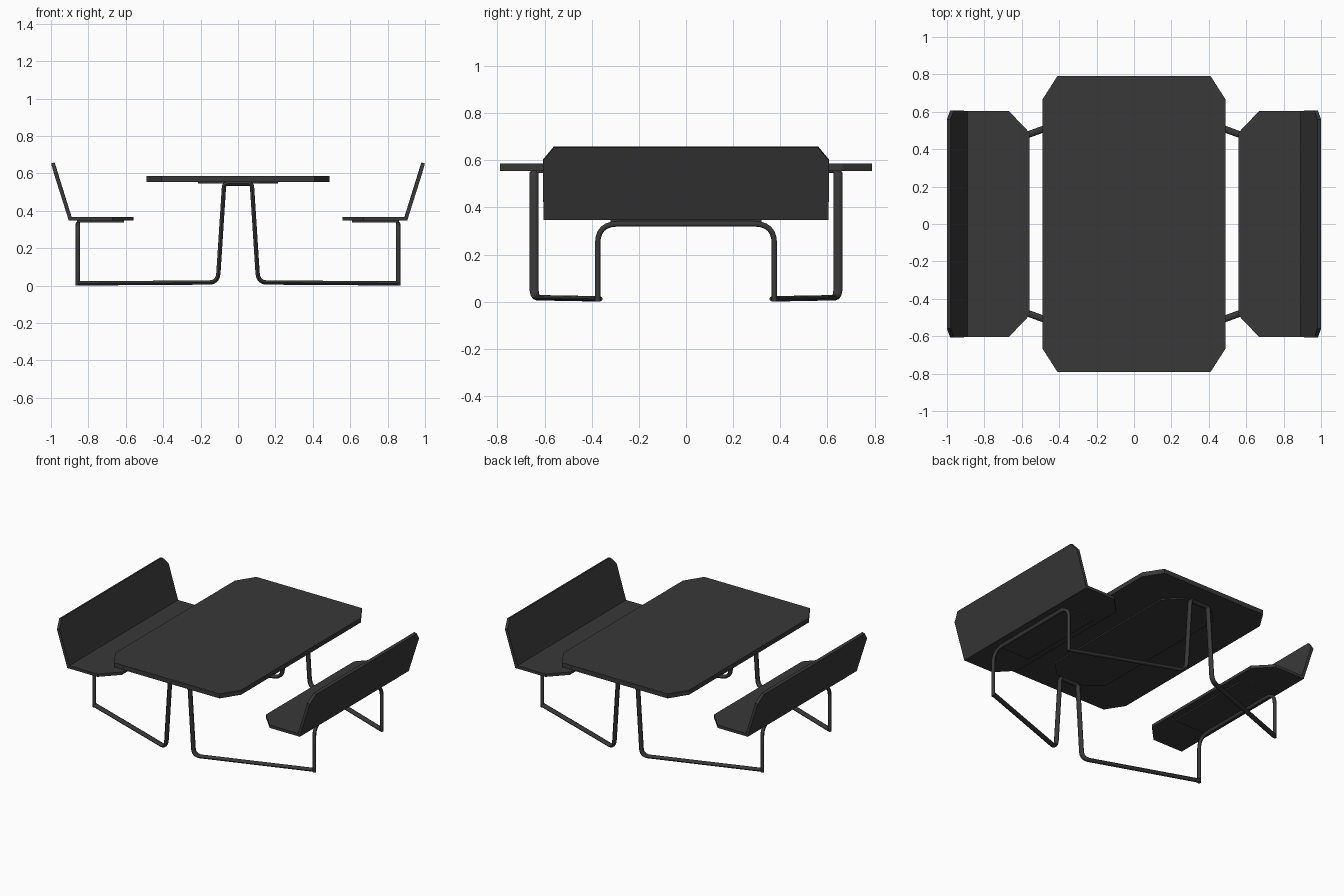
import bpy, bmesh, math
from mathutils import Vector

if "Cube" in bpy.data.objects:
    bpy.data.objects.remove(bpy.data.objects["Cube"])

mat = bpy.data.materials.new("dark_grey_metal")
mat.diffuse_color = (0.04, 0.04, 0.04, 1)
mat.use_nodes = True
mat.node_tree.nodes["Principled BSDF"].inputs["Base Color"].default_value = mat.diffuse_color


def finish(name, bm, mirror=None):
    bmesh.ops.recalc_face_normals(bm, faces=bm.faces[:])
    me = bpy.data.meshes.new(name)
    bm.to_mesh(me)
    bm.free()
    ob = bpy.data.objects.new(name, me)
    bpy.context.collection.objects.link(ob)
    me.materials.append(mat)
    if mirror is not None:
        m = ob.modifiers.new("mirror", 'MIRROR')
        m.use_axis = [i == mirror for i in range(3)]
        m.use_mirror_merge = False
    return ob


def slab(name, outline, z0, z1, mirror=None):
    """Flat plate: outline extruded from z0 up to z1."""
    bm = bmesh.new()
    f = bm.faces.new([bm.verts.new((x, y, z0)) for x, y in outline])
    ext = bmesh.ops.extrude_face_region(bm, geom=[f])["geom"]
    for v in ext:
        if isinstance(v, bmesh.types.BMVert):
            v.co.z = z1
    return finish(name, bm, mirror)


def octagon(x, y, cx, cy):
    return [(x, y - cy), (x - cx, y), (cx - x, y), (-x, y - cy),
            (-x, cy - y), (cx - x, -y), (x - cx, -y), (x, cy - y)]


def rounded(corners):
    """Path from (x, y, z, bend size) corners, bends smoothed."""
    pts = [Vector(c[:3]) for c in corners]
    out = []
    for i, p in enumerate(pts):
        d = corners[i][3]
        if d == 0:
            out.append(p)
            continue
        a = p + (pts[i - 1] - p).normalized() * d
        b = p + (pts[i + 1] - p).normalized() * d
        n = 6
        for k in range(n + 1):
            t = k / n
            out.append(a * (1 - t) ** 2 + p * 1.17 * t * (1 - t) * 2 / 1.17 + b * t ** 2)
    return out


def tube(name, path, side, half_w, half_t, mirror, sides=10):
    """Sweep an oval section whose wide axis stays along side."""
    bm = bmesh.new()
    rings = []
    for i, p in enumerate(path):
        before = (p - path[i - 1]).normalized() if i else None
        after = (path[i + 1] - p).normalized() if i + 1 < len(path) else None
        t = ((before or after) + (after or before)).normalized()
        up = t.cross(side).normalized()
        ring = []
        for k in range(sides):
            a = 2 * math.pi * k / sides
            ring.append(bm.verts.new(p + side * half_w * math.cos(a) + up * half_t * math.sin(a)))
        rings.append(ring)
    for r, s in zip(rings, rings[1:]):
        for k in range(sides):
            j = (k + 1) % sides
            bm.faces.new((r[k], r[j], s[j], s[k]))
    bm.faces.new(rings[0])
    bm.faces.new(rings[-1])
    ob = finish(name, bm, mirror)
    bpy.ops.object.select_all(action='DESELECT')
    ob.select_set(True)
    bpy.context.view_layer.objects.active = ob
    bpy.ops.object.shade_smooth_by_angle(angle=math.radians(50))
    return ob


# Table top and its mounting plate
slab("table_top", octagon(0.49, 0.79, 0.08, 0.125), 0.555, 0.587)
slab("table_mount_plate", octagon(0.215, 0.63, 0.10, 0.10), 0.546, 0.556)

# Folded sheet bench: seat and leaning back share the fold edge
bm = bmesh.new()
seat = [(0.56, -0.49, 0.357), (0.67, -0.605, 0.357), (0.897, -0.605, 0.357),
        (0.897, 0.605, 0.357), (0.67, 0.605, 0.357), (0.56, 0.49, 0.357)]
back = [(0.974, -0.607, 0.60), (0.99, -0.56, 0.656),
        (0.99, 0.56, 0.656), (0.974, 0.607, 0.60)]
sv = [bm.verts.new(c) for c in seat]
bv = [bm.verts.new(c) for c in back]
bm.faces.new(sv)
bm.faces.new([sv[3], sv[2]] + bv)
bench = finish("bench_seat_and_back", bm)
so = bench.modifiers.new("thickness", 'SOLIDIFY')
so.thickness, so.offset, so.use_even_offset = 0.02, 0, True
mi = bench.modifiers.new("mirror", 'MIRROR')
mi.use_mirror_merge = False

# Seat mounting plates
slab("seat_mount_plate", [(0.61, -0.32), (0.86, -0.32), (0.86, 0.32), (0.61, 0.32)],
     0.338, 0.348, 0)

# Bent tube hoop under each seat
hoop = rounded([(0.856, -0.375, 0, 0), (0.856, -0.375, 0.33, 0.085),
                (0.856, 0.375, 0.33, 0.085), (0.856, 0.375, 0, 0)])
tube("seat_hoop", hoop, Vector((1, 0, 0)), 0.012, 0.012, 0)

# Floor runners that bend up into the table arch, front and back
arch = rounded([(-0.856, -0.372, 0.012, 0), (-0.108, -0.645, 0.017, 0.05),
                (-0.074, -0.645, 0.545, 0.02), (0.074, -0.645, 0.545, 0.02),
                (0.108, -0.645, 0.017, 0.05), (0.856, -0.372, 0.012, 0)])
tube("table_leg_arch", arch, Vector((0, 1, 0)), 0.019, 0.012, 1)
